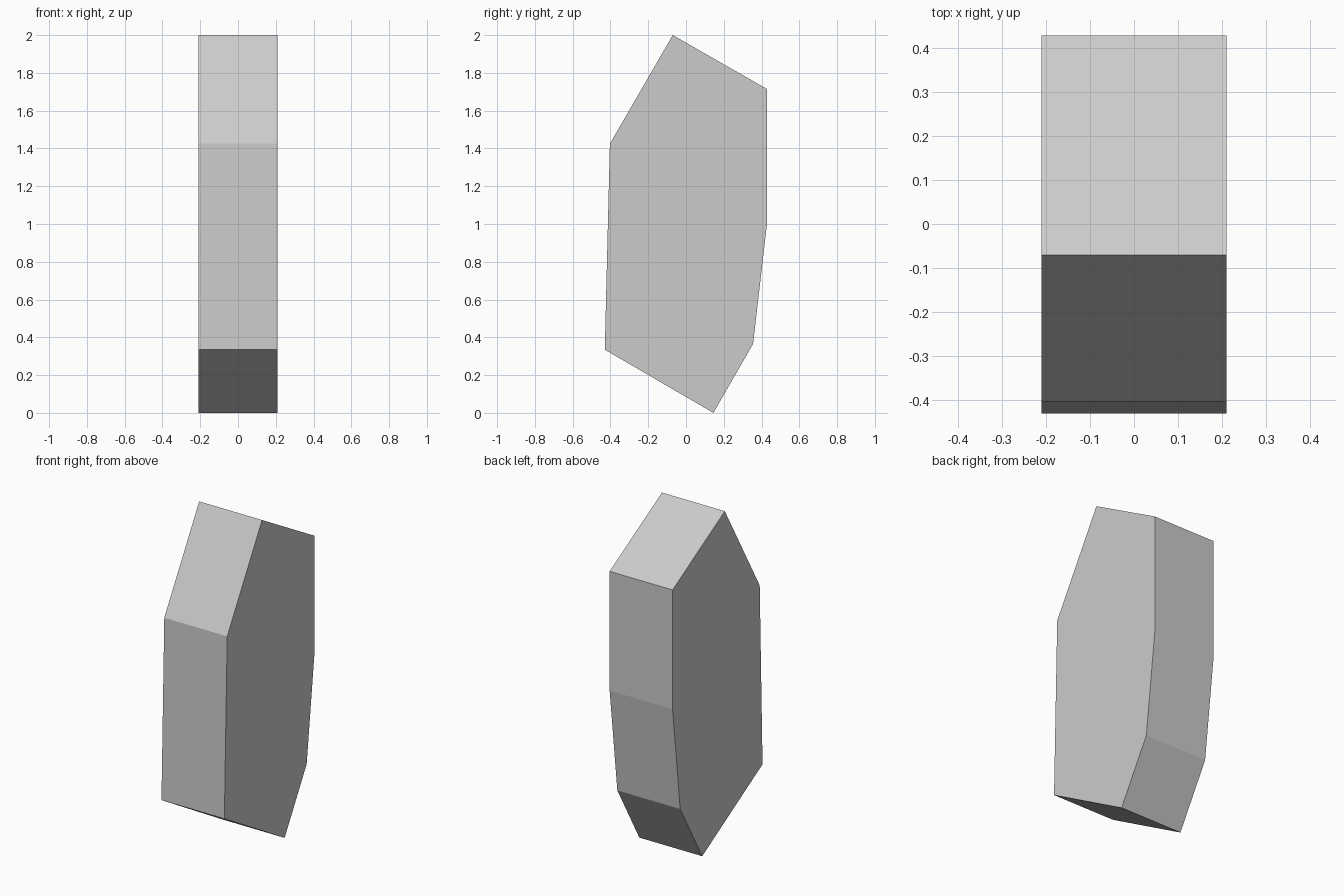
import bpy
import bmesh

if "Cube" in bpy.data.objects:
    bpy.data.objects.remove(bpy.data.objects["Cube"])

HALF_WIDTH = 0.21

# Side outline of the slab as (y, z)
outline = [(0.145, 0), (0.355, 0.365), (0.428, 0.995), (0.428, 1.715),
           (-0.07, 2.0), (-0.403, 1.425), (-0.43, 0.335)]

# Faceted slab: outline extruded across the width
bm = bmesh.new()
side = bm.faces.new([bm.verts.new((-HALF_WIDTH, y, z)) for y, z in outline])
result = bmesh.ops.extrude_face_region(bm, geom=[side], use_keep_orig=True)
new_verts = [v for v in result["geom"] if isinstance(v, bmesh.types.BMVert)]
bmesh.ops.translate(bm, verts=new_verts, vec=(2 * HALF_WIDTH, 0, 0))
bmesh.ops.recalc_face_normals(bm, faces=bm.faces)

mesh = bpy.data.meshes.new("faceted_slab")
bm.to_mesh(mesh)
bm.free()
slab = bpy.data.objects.new("faceted_slab", mesh)
bpy.context.collection.objects.link(slab)
